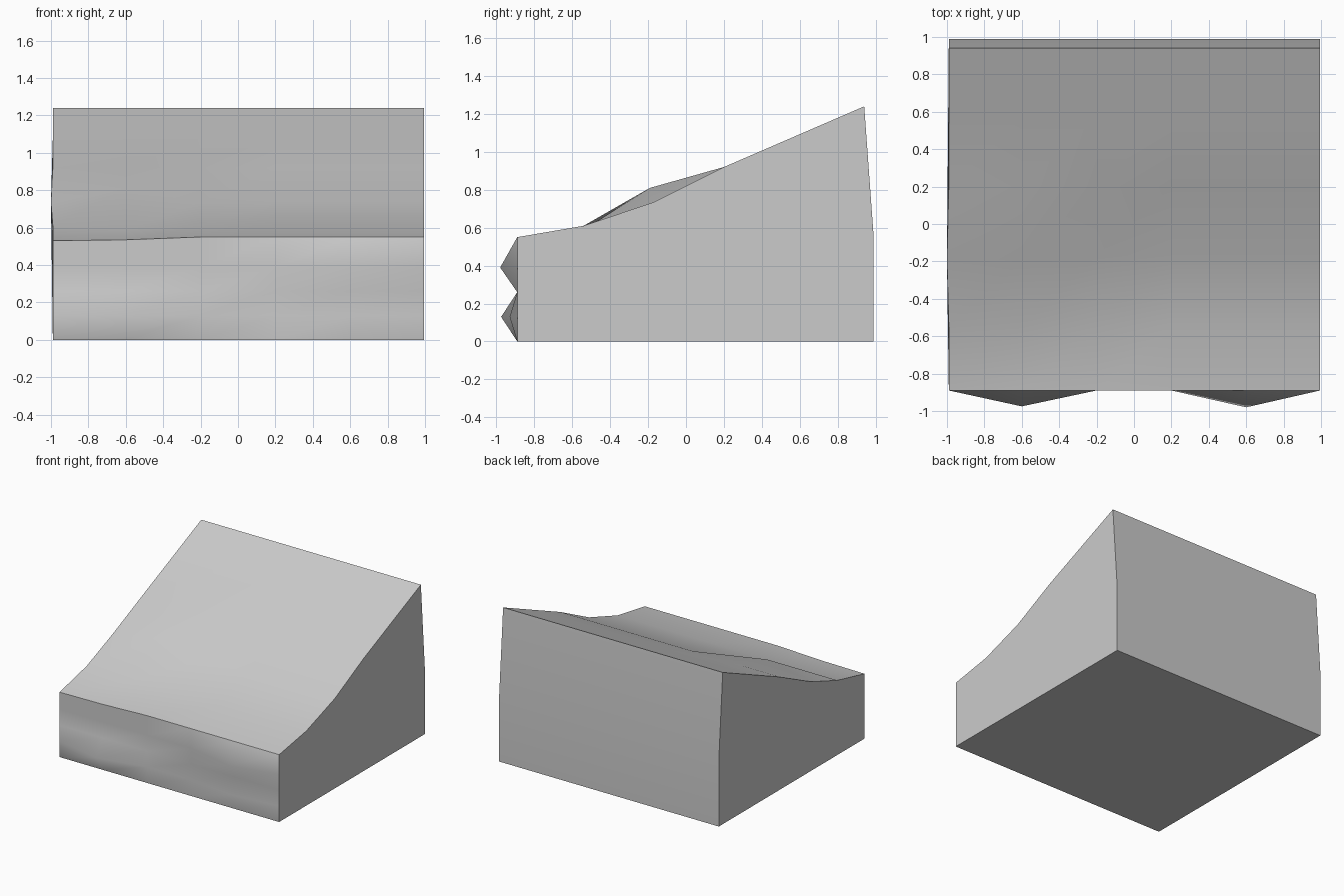
import bpy, bmesh

if "Cube" in bpy.data.objects:
    bpy.data.objects.remove(bpy.data.objects["Cube"])

XS = [-0.99, -0.6, -0.2, 0.2, 0.6, 0.995]
# side profile (y, z): front wall, sloping ground, back wall
PROFILE = [(-0.89, 0), (-0.89, 0.13), (-0.89, 0.26), (-0.89, 0.39), (-0.89, 0.55),
           (-0.54, 0.61), (-0.17, 0.735), (0.2, 0.92), (0.57, 1.08), (0.94, 1.24),
           (0.99, 0.55), (0.99, 0)]
RIM, CREST = 4, 9
# irregular points: (column, row) -> position
BUMPS = {(1, 1): (-0.6, -0.975, 0.13), (4, 1): (0.6, -0.93, 0.13),
         (4, 3): (0.6, -0.98, 0.39),
         (0, 4): (-0.99, -0.89, 0.53), (1, 4): (-0.6, -0.89, 0.535),
         (1, 5): (-0.6, -0.54, 0.59), (1, 6): (-0.6, -0.19, 0.81),
         (0, 6): (-1.0, -0.19, 0.735)}

bm = bmesh.new()
grid = [[bm.verts.new(BUMPS.get((i, j), (x, y, z))) for j, (y, z) in enumerate(PROFILE)]
        for i, x in enumerate(XS)]

# skin over front, top and back
for a, b in zip(grid, grid[1:]):
    for j in range(len(PROFILE) - 1):
        face = bm.faces.new((a[j], b[j], b[j + 1], a[j + 1]))
        face.smooth = True

# flat sides and base
bm.faces.new(grid[0])
bm.faces.new(grid[-1])
bm.faces.new([c[0] for c in grid] + [c[-1] for c in reversed(grid)])
bmesh.ops.recalc_face_normals(bm, faces=bm.faces)

# crisp edges at the front rim and back crest
for a, b in zip(grid, grid[1:]):
    for j in (RIM, CREST):
        bm.edges.get((a[j], b[j])).smooth = False

mesh = bpy.data.meshes.new("sloped_ground_block")
bm.to_mesh(mesh)
bm.free()
block = bpy.data.objects.new("sloped_ground_block", mesh)
bpy.context.collection.objects.link(block)
